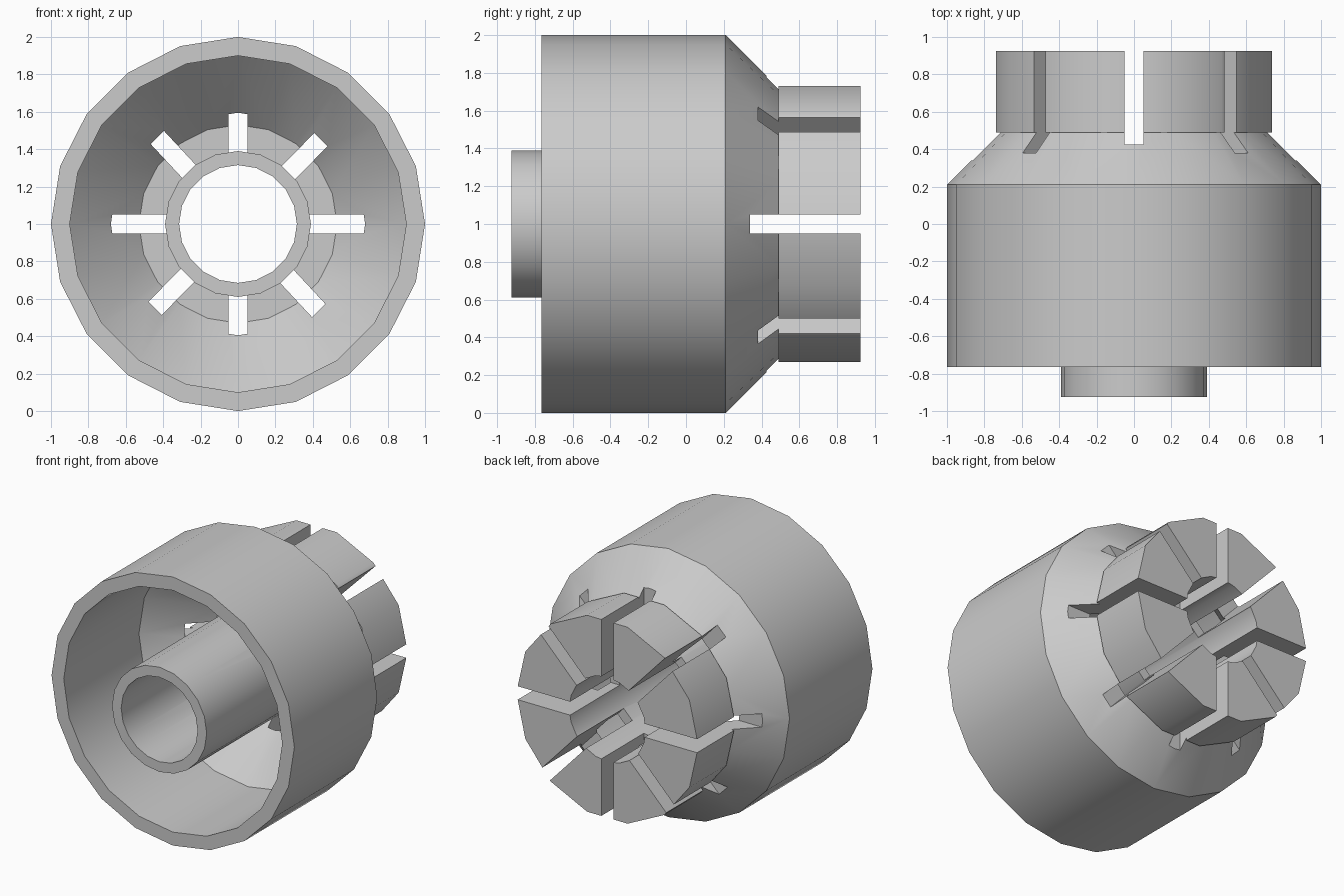
import bpy
import math
from mathutils import Matrix

cube = bpy.data.objects.get("Cube")
if cube:
    bpy.data.objects.remove(cube, do_unlink=True)

import bmesh

CENTRE_Z = 1.0
SLOT_WIDTH = 0.1
BORE = 0.315

grey = bpy.data.materials.new("plain_grey")
grey.use_nodes = True
COLOUR = (0.6, 0.6, 0.6, 1)
grey.diffuse_color = COLOUR
grey.node_tree.nodes["Principled BSDF"].inputs["Base Color"].default_value = COLOUR


def add_object(name, bm):
    bmesh.ops.recalc_face_normals(bm, faces=bm.faces)
    mesh = bpy.data.meshes.new(name)
    bm.to_mesh(mesh)
    bm.free()
    mesh.materials.append(grey)
    obj = bpy.data.objects.new(name, mesh)
    bpy.context.collection.objects.link(obj)
    return obj


def lathe(name, profile, sides):
    """Turn a closed (radius, y) profile around the horizontal axis."""
    bm = bmesh.new()
    rings = []
    for i in range(sides):
        a = 2 * math.pi * i / sides
        rings.append([bm.verts.new((r * math.cos(a), y, CENTRE_Z + r * math.sin(a)))
                      for r, y in profile])
    count = len(profile)
    for i in range(sides):
        here, there = rings[i], rings[(i + 1) % sides]
        for j in range(count):
            k = (j + 1) % count
            bm.faces.new((here[j], here[k], there[k], there[j]))
    return add_object(name, bm)


def cylinder(name, radius, y0, y1, sides):
    """Solid cylinder along y with a corner pointing to +x."""
    bm = bmesh.new()
    ends = []
    for y in (y0, y1):
        ring = [bm.verts.new((radius * math.cos(2 * math.pi * i / sides), y,
                              CENTRE_Z + radius * math.sin(2 * math.pi * i / sides)))
                for i in range(sides)]
        bm.faces.new(ring)
        ends.append(ring)
    for i in range(sides):
        j = (i + 1) % sides
        bm.faces.new((ends[0][i], ends[0][j], ends[1][j], ends[1][i]))
    return add_object(name, bm)


def slot_bar(angle, floor):
    """Bar across the whole diameter, from the slot floor past the back."""
    length, back = 2.2, 1.1
    bm = bmesh.new()
    place = (Matrix.Translation((0, (floor + back) / 2, CENTRE_Z))
             @ Matrix.Rotation(-math.radians(angle), 4, 'Y')
             @ Matrix.Diagonal((length, back - floor, SLOT_WIDTH, 1)))
    bmesh.ops.create_cube(bm, size=1, matrix=place)
    bar = add_object("slot_cutter", bm)
    bar.hide_render = True
    return bar


def cut(obj, cutter):
    bpy.context.view_layer.objects.active = obj
    mod = obj.modifiers.new("cut", 'BOOLEAN')
    mod.operation = 'DIFFERENCE'
    mod.solver = 'EXACT'
    mod.object = cutter
    bpy.ops.object.modifier_apply(modifier=mod.name)


# Hollow outer cup with a tapered back
cup = lathe("outer_cup", [(1.0, -0.765), (1.0, 0.21), (0.72, 0.49),
                          (0.53, 0.49), (0.9, 0.12), (0.9, -0.765)], 20)

# Central tube standing proud of the cup
tube = lathe("central_tube", [(0.39, -0.925), (0.39, 0.49),
                              (BORE, 0.49), (BORE, -0.925)], 20)

# Thick rear collar with a bore matching the tube
collar = cylinder("rear_collar", 0.75, 0.49, 0.925, 14)
bore = cylinder("bore_cutter", BORE, 0.3, 1.1, 20)
bore.hide_render = True
cut(collar, bore)

# Eight slots, cut as four bars across the diameter
bars = [slot_bar(angle, floor) for angle, floor in
        ((0, 0.34), (45.5, 0.38), (90, 0.425), (133, 0.38))]
for part in (cup, tube, collar):
    for bar in bars:
        cut(part, bar)

for helper in bars + [bore]:
    bpy.data.objects.remove(helper, do_unlink=True)

# Smooth the round walls, keep the edges sharp
bpy.ops.object.select_all(action='DESELECT')
for part in (cup, tube, collar):
    part.select_set(True)
bpy.context.view_layer.objects.active = cup
bpy.ops.object.shade_smooth_by_angle(angle=math.radians(30))
